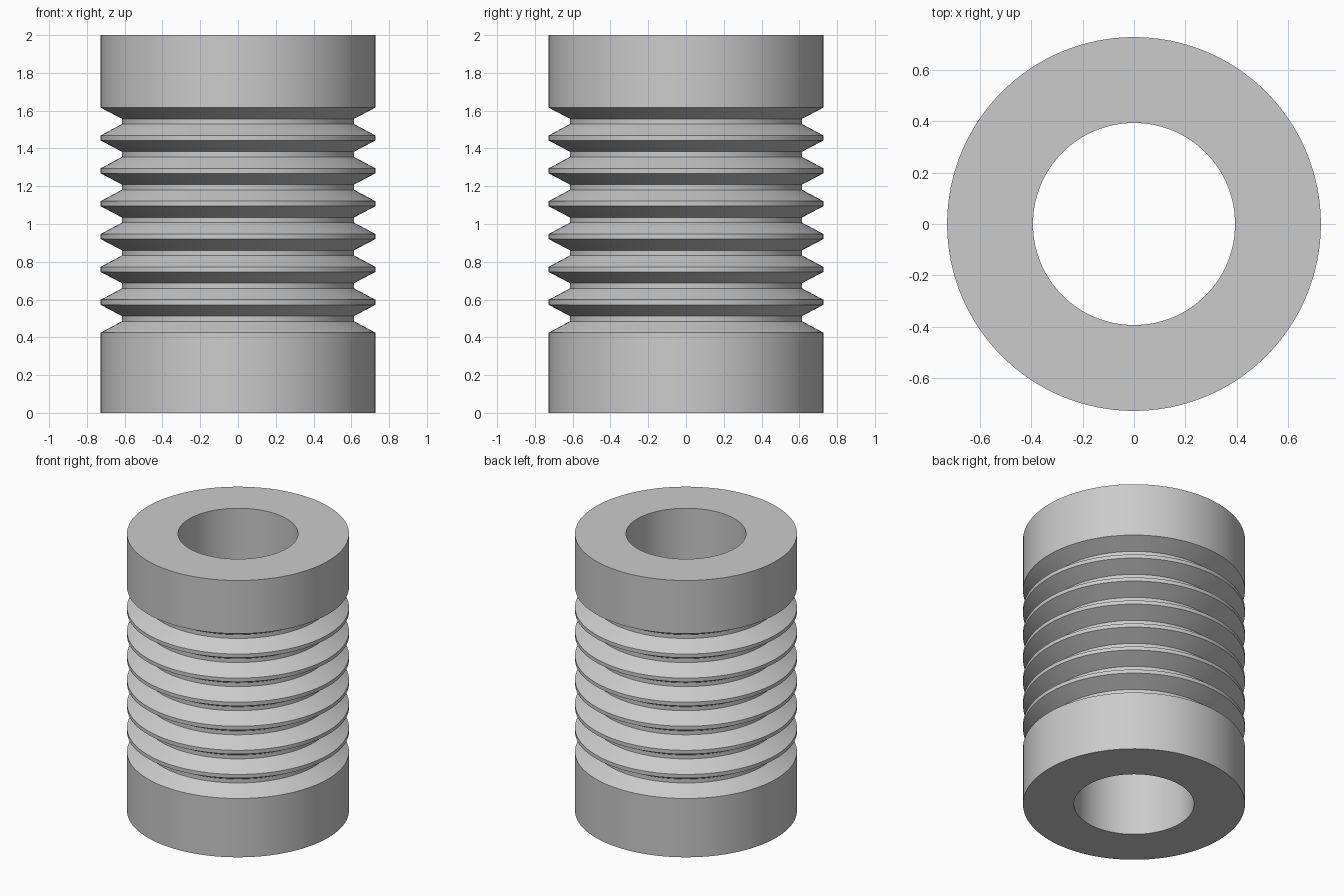
import bpy
import bmesh
import math

if "Cube" in bpy.data.objects:
    bpy.data.objects.remove(bpy.data.objects["Cube"])

SEGMENTS = 128
OUTER, ROOT, BORE = 0.727, 0.615, 0.393
HEIGHT = 2.0
FIRST, PITCH, GROOVES = 0.425, 0.174, 7

# Single flat grey
grey = bpy.data.materials.new("light grey")
grey.diffuse_color = (0.6, 0.6, 0.6, 1.0)
grey.use_nodes = True
grey.node_tree.nodes["Principled BSDF"].inputs["Base Color"].default_value = grey.diffuse_color

# Closed cross-section: bore, bottom hub, repeated V grooves, top hub
profile = [(BORE, 0.0), (OUTER, 0.0)]
for i in range(GROOVES):
    z = FIRST + i * PITCH
    profile += [(OUTER, z), (ROOT, z + 0.06), (ROOT, z + 0.088), (OUTER, z + 0.147)]
profile += [(OUTER, HEIGHT), (BORE, HEIGHT)]

# Revolve the cross-section around z
bm = bmesh.new()
rings = []
for s in range(SEGMENTS):
    a = 2 * math.pi * s / SEGMENTS
    rings.append([bm.verts.new((r * math.cos(a), r * math.sin(a), z)) for r, z in profile])
n = len(profile)
for s in range(SEGMENTS):
    here, there = rings[s], rings[(s + 1) % SEGMENTS]
    for k in range(n):
        j = (k + 1) % n
        bm.faces.new((here[k], there[k], there[j], here[j]))
bmesh.ops.recalc_face_normals(bm, faces=bm.faces)

mesh = bpy.data.meshes.new("bellows_sleeve")
bm.to_mesh(mesh)
bm.free()
mesh.materials.append(grey)
sleeve = bpy.data.objects.new("bellows_sleeve", mesh)
bpy.context.collection.objects.link(sleeve)

# Smooth round walls, crisp groove edges
bpy.context.view_layer.objects.active = sleeve
sleeve.select_set(True)
bpy.ops.object.shade_smooth_by_angle(angle=math.radians(20))
